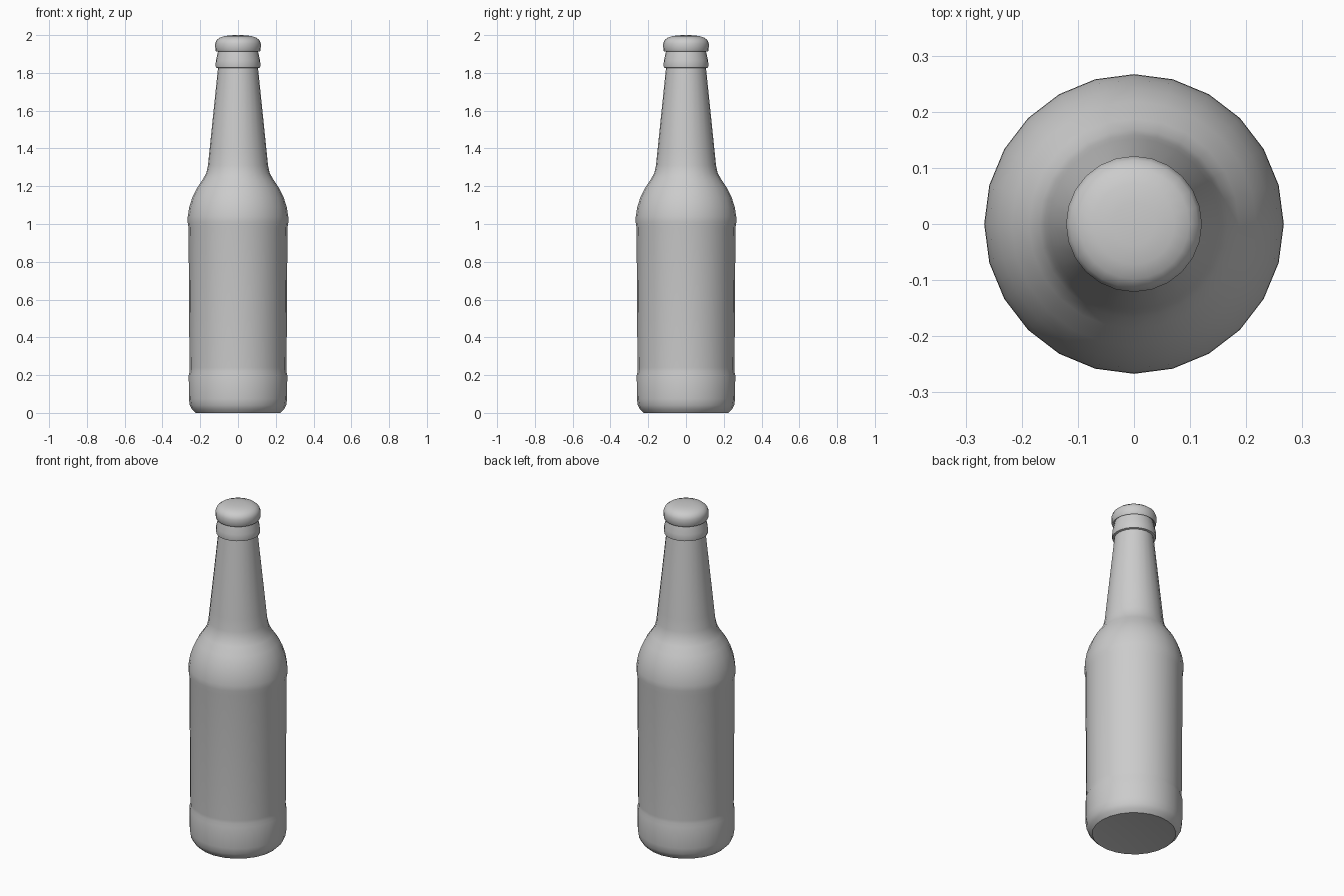
import bpy, bmesh, math

if "Cube" in bpy.data.objects:
    bpy.data.objects.remove(bpy.data.objects["Cube"])

SIDES = 24


def lathe(name, profile, angle=40):
    """Revolve a (radius, height) profile around z; radius 0 makes a pole."""
    bm = bmesh.new()
    rings = []
    for r, z in profile:
        if r == 0:
            rings.append([bm.verts.new((0, 0, z))] * SIDES)
        else:
            rings.append([bm.verts.new((r * math.cos(2 * math.pi * i / SIDES),
                                        r * math.sin(2 * math.pi * i / SIDES), z))
                          for i in range(SIDES)])
    for a, b in zip(rings, rings[1:]):
        for i in range(SIDES):
            j = (i + 1) % SIDES
            bm.faces.new(list(dict.fromkeys((a[i], a[j], b[j], b[i]))))
    bmesh.ops.recalc_face_normals(bm, faces=bm.faces)
    mesh = bpy.data.meshes.new(name)
    bm.to_mesh(mesh)
    bm.free()
    obj = bpy.data.objects.new(name, mesh)
    bpy.context.collection.objects.link(obj)
    bpy.ops.object.select_all(action='DESELECT')
    obj.select_set(True)
    bpy.context.view_layer.objects.active = obj
    bpy.ops.object.shade_smooth_by_angle(angle=math.radians(angle))
    return obj


# Glass body: base, label recess, shoulder, tapering neck and collar
lathe("bottle", [
    (0, 0.01), (0.20, 0.004), (0.225, 0.0), (0.243, 0.018), (0.255, 0.04), (0.26, 0.075),
    (0.261, 0.20), (0.256, 0.22), (0.257, 0.24), (0.262, 0.98),
    (0.267, 1.01), (0.266, 1.04), (0.258, 1.09), (0.242, 1.14), (0.218, 1.19),
    (0.187, 1.235), (0.168, 1.27), (0.159, 1.31), (0.152, 1.38), (0.106, 1.825),
    (0.117, 1.828), (0.119, 1.84), (0.117, 1.865), (0.109, 1.90), (0.105, 1.92),
    (0.10, 1.96), (0, 1.96)])

# Rounded cap
lathe("cap", [
    (0, 1.925), (0.104, 1.92), (0.115, 1.912), (0.120, 1.92), (0.121, 1.955),
    (0.114, 1.973), (0.098, 1.986), (0.072, 1.995), (0.038, 1.999), (0, 2.0)], 50)
